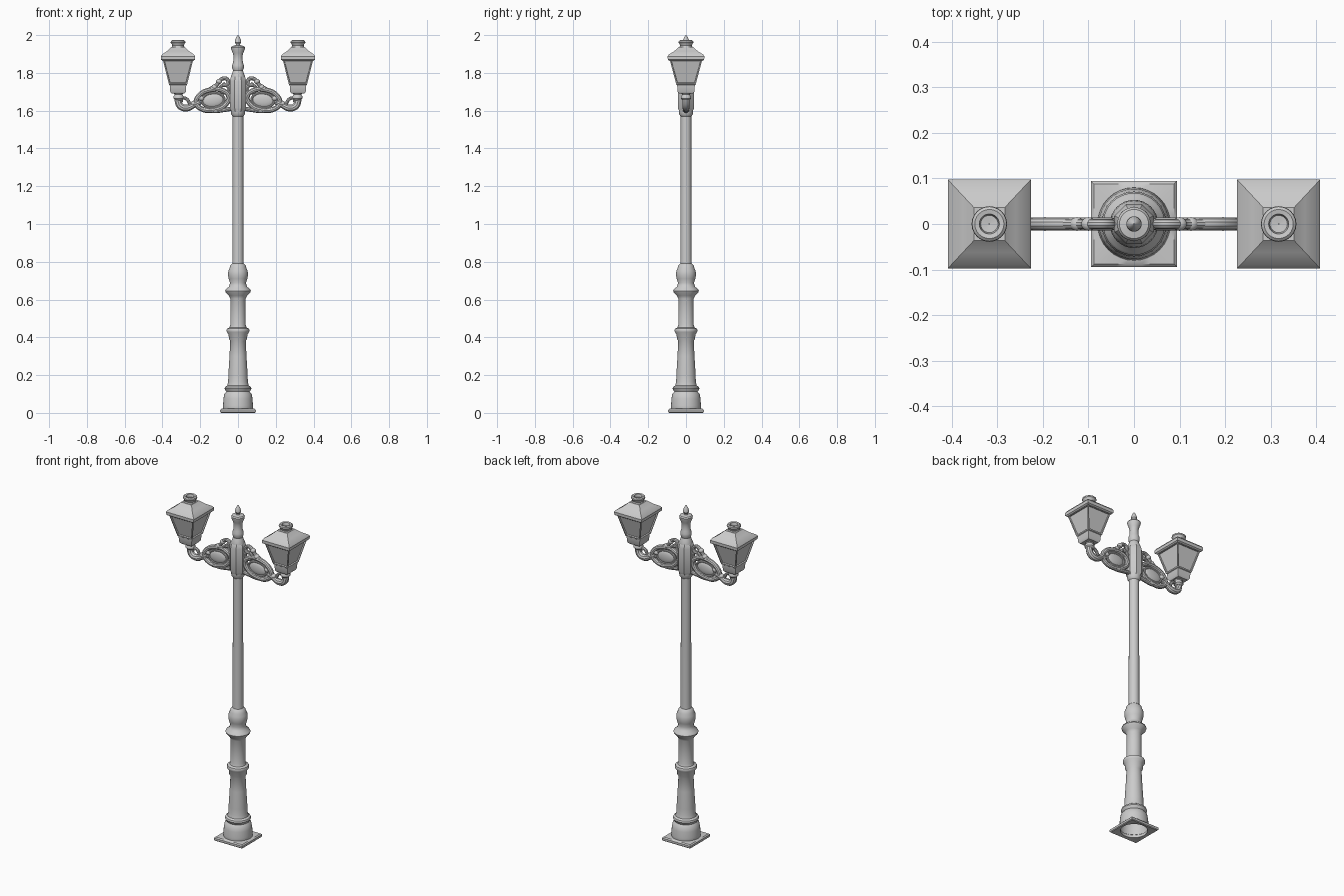
import bpy, bmesh
from math import cos, sin, pi, radians

if "Cube" in bpy.data.objects:
    bpy.data.objects.remove(bpy.data.objects["Cube"])

LX = 0.3175  # lantern centre


def finish(ob, mirror=False, angle=35):
    bpy.ops.object.select_all(action='DESELECT')
    ob.select_set(True)
    bpy.context.view_layer.objects.active = ob
    if ob.type == 'CURVE':
        bpy.ops.object.convert(target='MESH')
        ob = bpy.context.view_layer.objects.active
    bpy.ops.object.shade_smooth_by_angle(angle=radians(angle))
    if mirror:
        m = ob.modifiers.new("Mirror", 'MIRROR')
        m.use_mirror_merge = False
    return ob


def ring(n, r, z, square, stretch, cx):
    pts = []
    for i in range(n):
        a = 2 * pi * (i + 0.5 if n in (4, 8) else i) / n
        c, s = cos(a), sin(a)
        k = r / max(abs(c), abs(s)) if square else r
        pts.append((cx + k * c, k * s * stretch, z))
    return pts


def loft(name, rings, n=32, cx=0, stretch=1, square=False, cap=False, mirror=False, inset=None):
    """Skin rings given as (radius, z[, is_square]) bottom to top."""
    bm = bmesh.new()
    loops = [[bm.verts.new(p) for p in ring(n, q[0], q[1], square or len(q) > 2, stretch, cx)]
             for q in rings]
    bands = []
    for a, b in zip(loops, loops[1:]):
        bands.append([bm.faces.new((a[i], a[(i + 1) % n], b[(i + 1) % n], b[i])) for i in range(n)])
    if cap:
        bm.faces.new(loops[0][::-1])
        bm.faces.new(loops[-1])
    bm.normal_update()
    if inset is not None:
        bmesh.ops.inset_individual(bm, faces=bands[inset], thickness=0.009)
        bmesh.ops.inset_individual(bm, faces=bands[inset], thickness=0.002, depth=-0.007)
    me = bpy.data.meshes.new(name)
    bm.to_mesh(me)
    bm.free()
    ob = bpy.data.objects.new(name, me)
    bpy.context.collection.objects.link(ob)
    return finish(ob, mirror)


def tube(name, pts, r, closed=False):
    """Round bar through (x, z) points, or (x, z, radius factor)."""
    cu = bpy.data.curves.new(name, 'CURVE')
    cu.dimensions = '3D'
    cu.bevel_depth, cu.bevel_resolution, cu.resolution_u = r, 3, 6
    cu.use_fill_caps = True
    sp = cu.splines.new('BEZIER')
    sp.bezier_points.add(len(pts) - 1)
    for bp, p in zip(sp.bezier_points, pts):
        bp.co = (p[0], 0, p[1])
        bp.radius = p[2] if len(p) > 2 else 1
        bp.handle_left_type = bp.handle_right_type = 'AUTO'
    sp.use_cyclic_u = closed
    ob = bpy.data.objects.new(name, cu)
    bpy.context.collection.objects.link(ob)
    return finish(ob, True)


def oval(cx, cz, rx, rz, tilt=0, n=8):
    pts = []
    for i in range(n):
        u, v = rx * cos(2 * pi * i / n), rz * sin(2 * pi * i / n)
        pts.append((cx + u * cos(tilt) - v * sin(tilt), cz + u * sin(tilt) + v * cos(tilt)))
    return pts


def blob(name, x, z, sx, sy, sz, tilt=0):
    bpy.ops.mesh.primitive_uv_sphere_add(segments=20, ring_count=10)
    ob = bpy.context.object
    ob.name = name
    ob.scale = (sx, sy, sz)
    ob.rotation_euler = (0, tilt, 0)
    ob.location = (x, 0, z)
    bpy.ops.object.transform_apply(location=True, rotation=True, scale=True)
    finish(ob, True)


# Square foot plate, open in the middle
loft("base_plate", [(0.074, 0.02), (0.074, 0.004), (0.09, 0, 1), (0.094, 0.004, 1),
                    (0.094, 0.016, 1), (0.088, 0.022, 1), (0.078, 0.024)])

# Turned post, hollow from below
loft("post", [(0.075, 0.005), (0.08, 0.025), (0.079, 0.04), (0.077, 0.075), (0.072, 0.1), (0.062, 0.112),
              (0.066, 0.118), (0.071, 0.128), (0.068, 0.138), (0.057, 0.145), (0.052, 0.165),
              (0.051, 0.2), (0.045, 0.3), (0.041, 0.38), (0.048, 0.392), (0.05, 0.415), (0.059, 0.428),
              (0.061, 0.438), (0.058, 0.446), (0.045, 0.452), (0.041, 0.465), (0.041, 0.605),
              (0.048, 0.62), (0.064, 0.636), (0.068, 0.646), (0.063, 0.656), (0.048, 0.668),
              (0.042, 0.688), (0.049, 0.71), (0.053, 0.73), (0.051, 0.752), (0.044, 0.768),
              (0.041, 0.78), (0.03, 0.79), (0.029, 0.82), (0.028, 1.57), (0.036, 1.58),
              (0.038, 1.6), (0.038, 1.78), (0.03, 1.8), (0.026, 1.812), (0.031, 1.825), (0.031, 1.84),
              (0.026, 1.855), (0.023, 1.885), (0.028, 1.905), (0.036, 1.925), (0.037, 1.935),
              (0.032, 1.942), (0.012, 1.946), (0.011, 1.952), (0.017, 1.962), (0.016, 1.972),
              (0.009, 1.99), (0.001, 2.0)])

# Eight-sided collar holding the arms
loft("arm_collar", [(0.036, 1.59), (0.047, 1.615), (0.047, 1.755), (0.042, 1.775), (0.032, 1.79)], n=8, cap=True)

# Scrolled brackets
tube("bracket_ring", oval(0.135, 1.657, 0.088, 0.054, -0.2), 0.014, True)
tube("bracket_inner_ring", oval(0.132, 1.655, 0.06, 0.038, -0.1), 0.007, True)
blob("bracket_leaf", 0.132, 1.655, 0.056, 0.011, 0.036, 0.1)
tube("upper_scroll", [(0.205, 1.675, 0.6), (0.155, 1.71), (0.115, 1.735), (0.085, 1.768), (0.06, 1.768),
                      (0.052, 1.745), (0.07, 1.735), (0.078, 1.748, 0.7)], 0.011)
tube("small_scroll", oval(0.072, 1.715, 0.024, 0.02), 0.009, True)
tube("lower_bar", [(0.035, 1.61), (0.08, 1.603), (0.13, 1.598), (0.18, 1.61)], 0.012)
for x, z in ((0.1, 1.755), (0.125, 1.725), (0.195, 1.665), (0.235, 1.638)):
    blob("bracket_knob", x, z, 0.016, 0.015, 0.014)

# Hooks carrying the lanterns
tube("lantern_hook", [(0.2, 1.645, 0.7), (0.235, 1.628, 0.8), (0.27, 1.614), (0.303, 1.622),
                      (0.317, 1.65), (0.312, 1.69)], 0.019)
tube("hook_curl", [(0.255, 1.635), (0.272, 1.662), (0.295, 1.665), (0.298, 1.645, 0.7)], 0.009)
loft("lantern_socket", [(0.018, 1.655), (0.027, 1.665), (0.027, 1.675), (0.02, 1.685), (0.03, 1.7)],
     n=20, cx=LX - 0.003, cap=True, mirror=True)

# Lantern bodies with recessed panes, roof and chimney
loft("lantern_body", [(0.034, 1.69), (0.041, 1.7), (0.044, 1.735), (0.048, 1.738), (0.08, 1.868)],
     n=4, cx=LX, stretch=1.07, square=True, cap=True, mirror=True, inset=3)
loft("lantern_roof", [(0.082, 1.864), (0.09, 1.87), (0.091, 1.888), (0.084, 1.898), (0.058, 1.915), (0.034, 1.938)],
     n=4, cx=LX, stretch=1.07, square=True, cap=True, mirror=True)
loft("lantern_chimney", [(0.036, 1.93), (0.031, 1.945), (0.034, 1.954), (0.039, 1.96), (0.038, 1.968),
                         (0.032, 1.973), (0.022, 1.971), (0.019, 1.955), (0.001, 1.953)],
     n=24, cx=LX, mirror=True)
